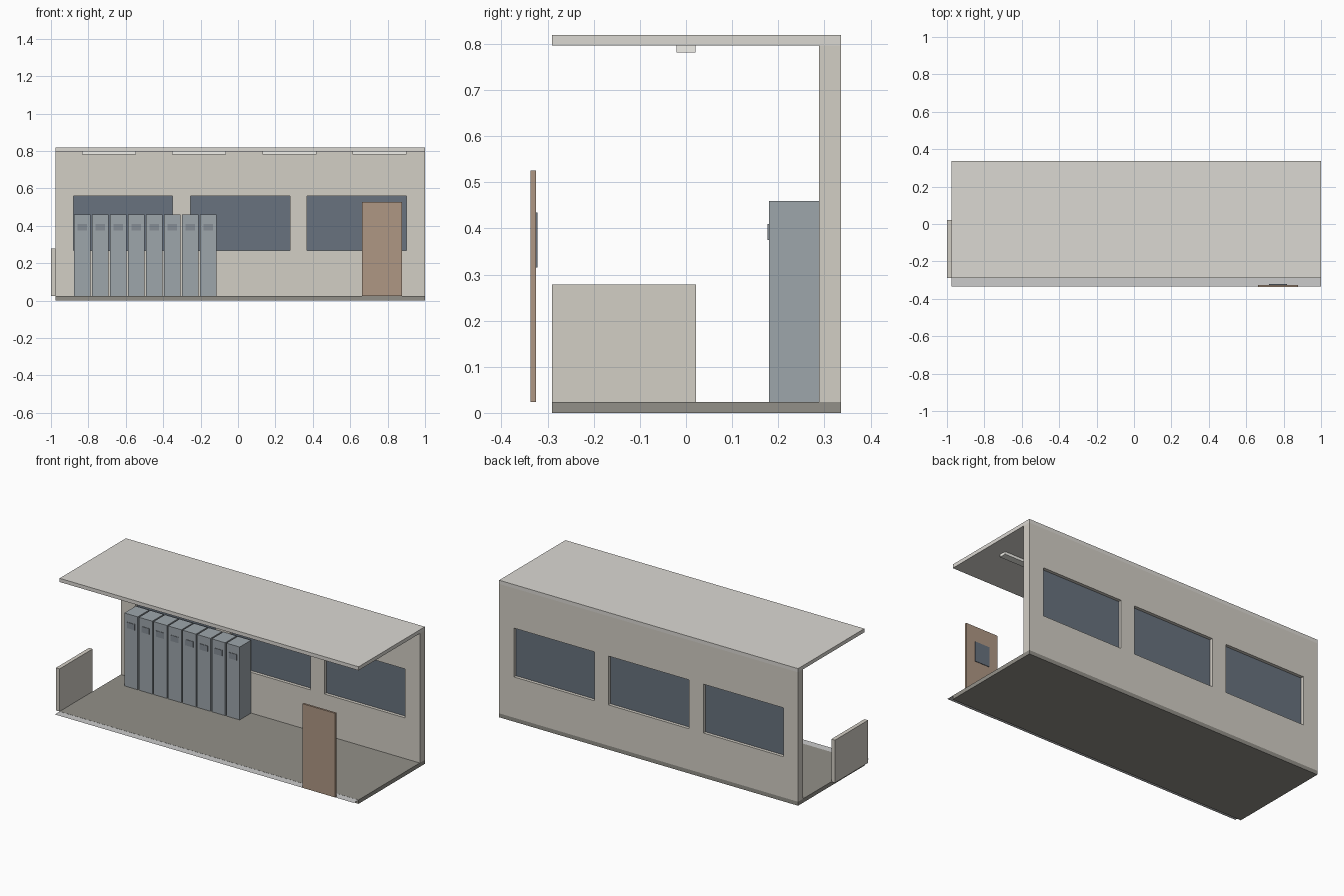
import bpy, bmesh

if "Cube" in bpy.data.objects:
    bpy.data.objects.remove(bpy.data.objects["Cube"])

def mat(name, r, g, b):
    m = bpy.data.materials.new(name)
    m.diffuse_color = (r, g, b, 1)
    m.use_nodes = True
    m.node_tree.nodes["Principled BSDF"].inputs["Base Color"].default_value = m.diffuse_color
    return m

WALL = mat("plaster", 0.65, 0.62, 0.56)
CEIL = mat("ceiling_paint", 0.71, 0.69, 0.65)
FLOOR = mat("dark_floor", 0.29, 0.28, 0.25)
GLASS = mat("dark_glass", 0.14, 0.17, 0.21)
STEEL = mat("locker_steel", 0.34, 0.38, 0.41)
VENT = mat("locker_vent", 0.24, 0.27, 0.30)
WOOD = mat("door_wood", 0.43, 0.31, 0.23)
LAMP = mat("lamp", 0.88, 0.87, 0.82)

def box(name, x, y, z, m=None):
    """Box from (min, max) ranges on each axis."""
    bm = bmesh.new()
    bmesh.ops.create_cube(bm, size=1)
    for v in bm.verts:
        v.co = [r[0] if c < 0 else r[1] for c, r in zip(v.co, (x, y, z))]
    me = bpy.data.meshes.new(name)
    bm.to_mesh(me)
    bm.free()
    ob = bpy.data.objects.new(name, me)
    bpy.context.collection.objects.link(ob)
    if m:
        me.materials.append(m)
    return ob

X = (-0.976, 1.0)
FRONT, IN, BACK = -0.29, 0.288, 0.336
F, C, TOP = 0.0235, 0.797, 0.819

# Floor slab, and the thin room floor that runs out past the cut front
box("floor_slab", X, (FRONT, BACK), (0, F), FLOOR)
bpy.ops.mesh.primitive_plane_add(size=1, location=(0.012, 0, F - 0.0006))
sheet = bpy.context.object
sheet.name = "floor_sheet"
sheet.scale = (1.976, 0.67, 1)

# Roof and low side wall
box("roof", X, (FRONT, BACK), (C, TOP), CEIL)
box("low_side_wall", (-1.0, -0.976), (FRONT, 0.022), (F, 0.278), WALL)

# Back wall: strips around three window openings, with recessed glass
WINDOWS = [(-0.88, -0.35), (-0.255, 0.278), (0.37, 0.902)]
SILL, HEAD = 0.267, 0.559
box("back_wall_lower", X, (IN, BACK), (F, SILL), WALL)
box("back_wall_upper", X, (IN, BACK), (HEAD, C), WALL)
edges = [X[0]] + [e for w in WINDOWS for e in w] + [X[1]]
for i in range(0, len(edges), 2):
    box("back_wall_pier", (edges[i], edges[i + 1]), (IN, BACK), (SILL, HEAD), WALL)
for w in WINDOWS:
    box("window_glass", w, (0.307, 0.317), (SILL, HEAD), GLASS)

# Row of lockers with vents
for i in range(8):
    x = -0.877 + i * 0.0963
    box("locker", (x, x + 0.088), (0.18, IN), (F, 0.459), STEEL)
    box("locker_vent", (x + 0.018, x + 0.07), (0.177, 0.181), (0.375, 0.41), VENT)

# Door with a small pane on the inside
box("door", (0.663, 0.878), (-0.337, -0.325), (F, 0.526), WOOD)
box("door_pane", (0.722, 0.818), (-0.327, -0.322), (0.315, 0.434), GLASS)

# Ceiling lamps
for x in (-0.69, -0.208, 0.275, 0.757):
    box("ceiling_lamp", (x - 0.145, x + 0.145), (-0.021, 0.021), (0.781, C), LAMP)
